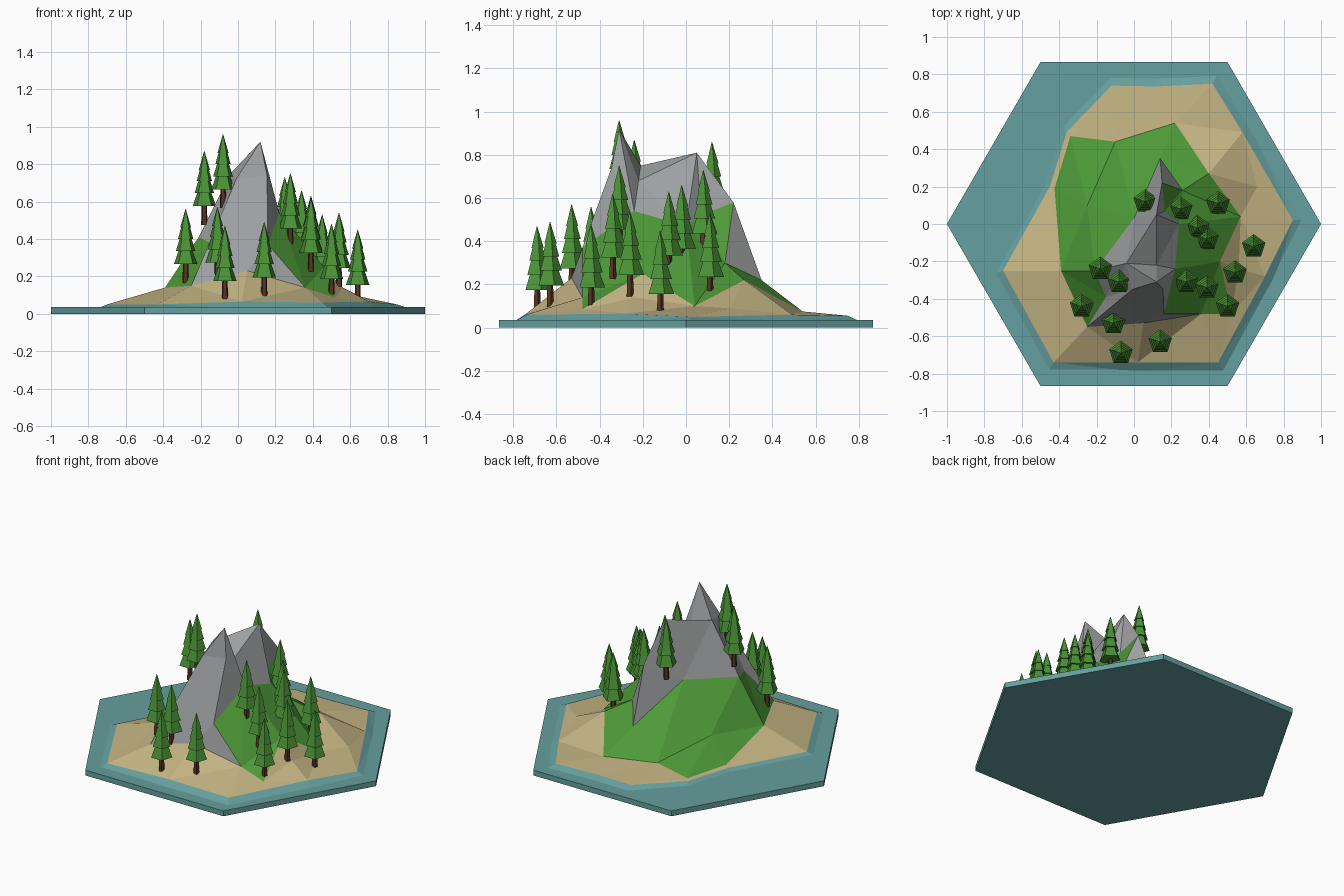
import bpy, bmesh
from mathutils import Vector, Matrix
from mathutils.geometry import delaunay_2d_cdt

if "Cube" in bpy.data.objects:
    bpy.data.objects.remove(bpy.data.objects["Cube"])


def material(name, r, g, b):
    m = bpy.data.materials.new(name)
    lin = [((c / 255 + 0.055) / 1.055) ** 2.4 for c in (r, g, b)]
    m.diffuse_color = (*lin, 1)
    m.use_nodes = True
    m.node_tree.nodes["Principled BSDF"].inputs["Base Color"].default_value = m.diffuse_color
    return m


WATER = material("water_teal", 101, 160, 159)
SAND = material("sand_tan", 196, 180, 131)
GRASS = material("grass_green", 78, 154, 56)
ROCK = material("rock_grey", 158, 161, 162)
LEAF = material("pine_green", 74, 146, 54)
BARK = material("bark_brown", 84, 54, 36)


def add_object(name, mesh, location=(0, 0, 0)):
    ob = bpy.data.objects.new(name, mesh)
    ob.location = location
    bpy.context.collection.objects.link(ob)
    return ob


def cone_mesh(name, mat, tiers, sides):
    """Stack of capped cones: (z0, z1, bottom radius, top radius)."""
    bm = bmesh.new()
    for z0, z1, r0, r1 in tiers:
        bmesh.ops.create_cone(bm, cap_ends=True, segments=sides, radius1=r0, radius2=r1,
                              depth=z1 - z0, matrix=Matrix.Translation((0, 0, (z0 + z1) / 2)))
    me = bpy.data.meshes.new(name)
    bm.to_mesh(me)
    bm.free()
    me.materials.append(mat)
    return me


# Hexagonal water slab with corners on the x axis
slab = cone_mesh("water_slab", WATER, [(0, 0.035, 1, 1)], 6)
slab.transform(Matrix.Rotation(0.5235988, 4, 'Z'))
add_object("water_slab", slab)

# Shoreline, grass edge and rock edge as closed loops
shore = [(-.12, .74, .055), (.12, .735, .055), (.42, .75, .055), (.58, .49, .06), (.85, .02, .05),
         (.7, -.28, .065), (.45, -.74, .06), (.02, -.74, .065), (-.43, -.74, .05),
         (-.7, -.25, .05), (-.45, .2, .05), (-.36, .49, .05)]
shallows = [(x * 1.07, y * 1.07, .03) for x, y, z in shore]
K, X, Y = (-.25, -.55, .15), (.05, -.53, .23), (.36, -.48, .14)
grass = [K, (-.39, -.25, .14), (-.425, .19, .06), (-.34, .47, .055), (-.1, .44, .08),
         (.22, .54, .075), (.40, .27, .22), (.57, .04, .1), (.46, -.2, .25),
         (.52, -.48, .085), Y, X]
A, B = (.12, .05, .81), (-.04, -.21, .75)            # rear ridge
C, D, E = (.14, .35, .22), (.26, .18, .30), (.15, .22, .58)   # rear spur
F, G, H, M = (.165, .07, .52), (0, .03, .44), (-.21, -.25, .41), (-.15, -.39, .38)
S, T, U = (.16, -.48, .37), (.22, -.24, .54), (.24, 0, .47)
P, N1, N2 = (.12, -.31, .92), (-.01, -.35, .72), (.155, -.345, .74)  # front spire
Q = (.12, -.22, .68)
rock = [C, G, H, M, K, X, Y, S, T, U, F, E, D]
loose = [(-.25, .1, .17), (.56, -.24, .14), (.66, .2, .09)]
ridges = [(A, B), (A, E), (E, C), (A, G), (B, G), (B, H), (B, P), (P, N1), (P, N2), (P, Q),
          (N1, M), (N1, K), (N1, X), (N2, S), (N2, X), (S, X), (Q, B), (Q, T), (A, U), (A, F)]


def inside(p, loop):
    hit = False
    for a, b in zip(loop, loop[1:] + loop[:1]):
        if (a[1] > p.y) != (b[1] > p.y) and p.x < (b[0] - a[0]) * (p.y - a[1]) / (b[1] - a[1]) + a[0]:
            hit = not hit
    return hit


# Island: triangulate between the loops, colour each face by the loop that holds it
loops = [shallows, shore, grass, rock]
pts = list(dict.fromkeys([p for l in loops for p in l] + [A, B, P, N1, N2, Q] + loose))
edges = [(a, b) for l in loops for a, b in zip(l, l[1:] + l[:1])] + ridges
index = {p: i for i, p in enumerate(pts)}
edges = list({tuple(sorted((index[a], index[b]))) for a, b in edges})
vs, _, fs, origin, _, _ = delaunay_2d_cdt([Vector(p[:2]) for p in pts], edges, [], 0, 1e-5)
coords = []
for v, o in zip(vs, origin):
    z = pts[o[0]][2] if o else min(pts, key=lambda p: (Vector(p[:2]) - v).length)[2]
    coords.append((v.x, v.y, z))
island = bpy.data.meshes.new("island")
island.from_pydata(coords, [], [list(f) for f in fs])
for m in (WATER, SAND, GRASS, ROCK):
    island.materials.append(m)
for f in island.polygons:
    f.material_index = sum(inside(f.center, l) for l in (shore, grass, rock))
island.update()
add_object("island", island)

# Pine trees: shared trunk and tiered five-sided foliage
trunk = cone_mesh("tree_trunk", BARK, [(-.02, .14, .018, .013)], 5)
foliage = cone_mesh("tree_foliage", LEAF, [(.08, .20, .066, .022), (.15, .26, .055, .019),
                                           (.215, .315, .043, .014), (.275, .375, .031, .001)], 5)
trees = [(.06, .12, .86), (.25, .08, .73), (.45, .11, .53), (.34, -.02, .66), (.39, -.08, .63),
         (.64, -.12, .45), (.54, -.26, .54), (.28, -.31, .75), (.39, -.34, .62), (.50, -.44, .48),
         (-.18, -.24, .87), (-.08, -.31, .96), (-.28, -.44, .56), (-.11, -.53, .57),
         (-.07, -.69, .47), (.14, -.63, .49)]
for i, (x, y, top) in enumerate(trees, 1):
    add_object(f"tree_trunk_{i}", trunk, (x, y, top - .375))
    add_object(f"tree_foliage_{i}", foliage, (x, y, top - .375))
